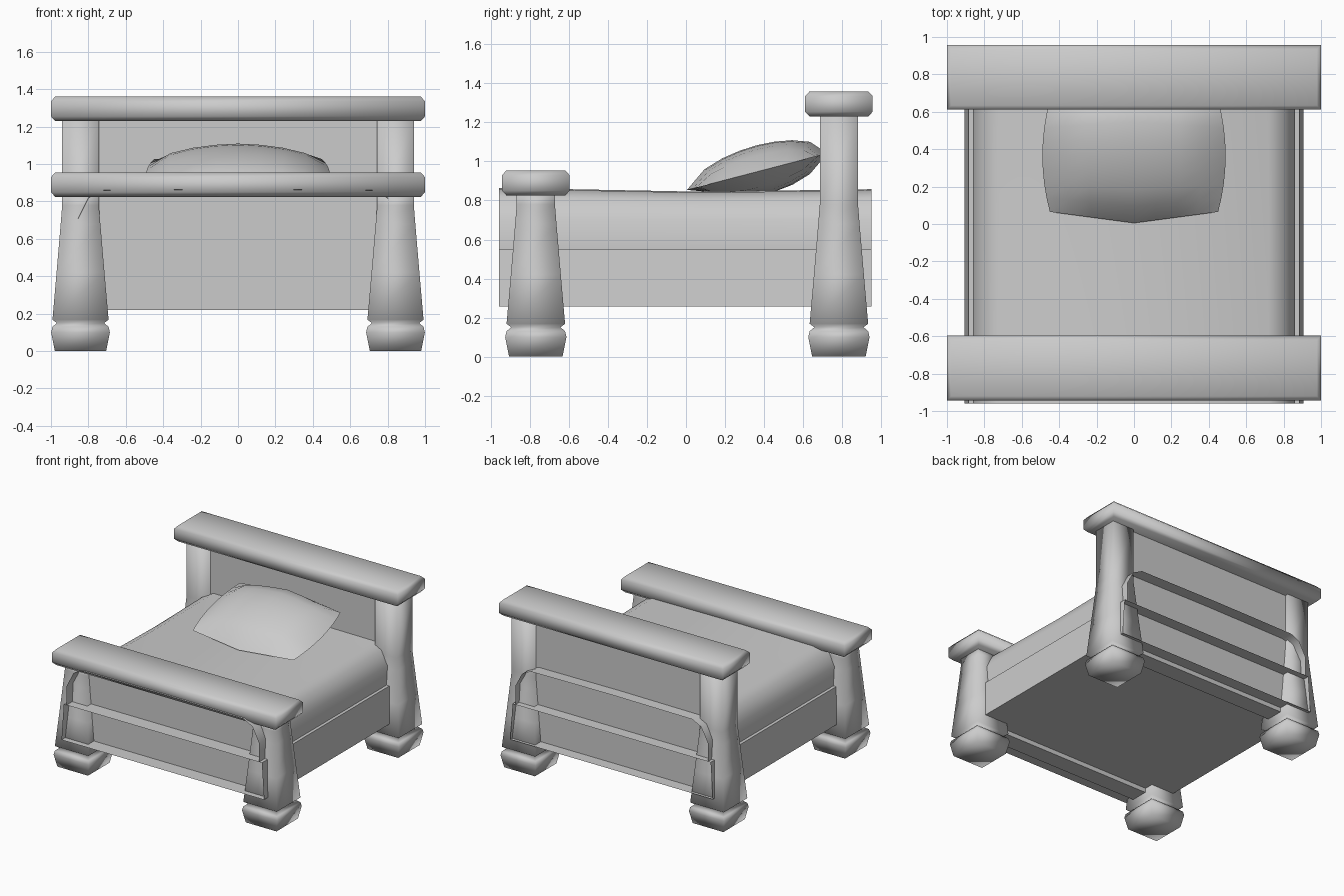
import bpy

if "Cube" in bpy.data.objects:
    bpy.data.objects.remove(bpy.data.objects["Cube"])


def make(name, verts, faces):
    me = bpy.data.meshes.new(name)
    me.from_pydata(verts, [], faces)
    me.update()
    for p in me.polygons:
        p.use_smooth = True
    ob = bpy.data.objects.new(name, me)
    bpy.context.collection.objects.link(ob)
    return ob


def stack(name, cx, cy, rings):
    """Closed solid from stacked rectangles (half x, half y, z)."""
    verts, faces = [], []
    for hx, hy, z in rings:
        verts += [(cx + sx * hx, cy + sy * hy, z)
                  for sx, sy in ((-1, -1), (1, -1), (1, 1), (-1, 1))]
    for r in range(len(rings) - 1):
        for i in range(4):
            a, b = r * 4 + i, r * 4 + (i + 1) % 4
            faces.append((a, b, b + 4, a + 4))
    n = len(verts)
    faces += [(3, 2, 1, 0), (n - 4, n - 3, n - 2, n - 1)]
    return make(name, verts, faces)


def sheet(name, sections, closed):
    """Open-ended skin through (y, [(x, z), ...]) sections."""
    n = len(sections[0][1])
    verts = [(x, y, z) for y, pts in sections for x, z in pts]
    faces = []
    for r in range(len(sections) - 1):
        for i in range(n if closed else n - 1):
            a, b = r * n + i, r * n + (i + 1) % n
            faces.append((a, a + n, b + n, b))
    return make(name, verts, faces)


def by_angle(ob, angle=0.6):
    bpy.ops.object.select_all(action='DESELECT')
    ob.select_set(True)
    bpy.context.view_layer.objects.active = ob
    bpy.ops.object.shade_smooth_by_angle(angle=angle)


# Square turned posts, top caps and panels for both ends
foot = [(.137, 0), (.157, .10), (.15, .13), (.126, .15), (.15, .168),
        (.128, .42), (.106, .68), (.098, .78)]
for end, y, top in (("foot", -.77, .83), ("head", .784, 1.235)):
    for side, x in (("left", -.842), ("right", .842)):
        stack(f"{end}_{side}_post", x, y,
              [(r, r, z) for r, z in foot + [(.098, top)]])
    stack(f"{end}_cap", 0, y, [
        (.978, .15, top - .005), (1, .173, top + .02),
        (1, .173, top + .10), (.978, .15, top + .125)])
    by_angle(stack(f"{end}board_panel", 0, y, [(.84, .07, .22), (.84, .07, top)]))

# Bed base: open-ended tube passing through both end panels
base = [(-.905, .256), (-.885, .549), (.885, .549), (.905, .256)]
by_angle(sheet("bed_base", [(-.96, base), (.95, base)], True))

# Mattress cover with rounded shoulders and a slight sag
half = [(.86, .549), (.86, .70), (.80, .81), (.72, .85)]
cover = []
for y, top in ((-.96, .865), (.08, .845), (.95, .858)):
    right = [(x, z if z < .8 else z + top - .855) for x, z in half]
    cover.append((y, [(-x, z) for x, z in right] + [(0, top)] + right[::-1]))
by_angle(sheet("mattress", cover, False), 1.2)

# Pillow: two bulging grids sharing a pointed-corner seam, leaning on the headboard
N = 8
verts, faces = [], []
for s in (1, -1):
    for j in range(N + 1):
        for i in range(N + 1):
            u, v = i / N * 2 - 1, j / N * 2 - 1
            x = u * (.45 + .04 * (1 - v * v))
            y = .365 + v * (.30 + .06 * (1 - abs(u)))
            h = .136 * ((1 - u * u) * (1 - v * v)) ** .6
            verts.append((x, y, max(.846, .866 + (y - .05) * .26 + s * h)))
M = (N + 1) ** 2
for j in range(N):
    for i in range(N):
        a = j * (N + 1) + i
        q = (a, a + 1, a + N + 2, a + N + 1)
        faces += [q, tuple(k + M for k in q[::-1])]
by_angle(make("pillow", verts, faces), 1.0)
